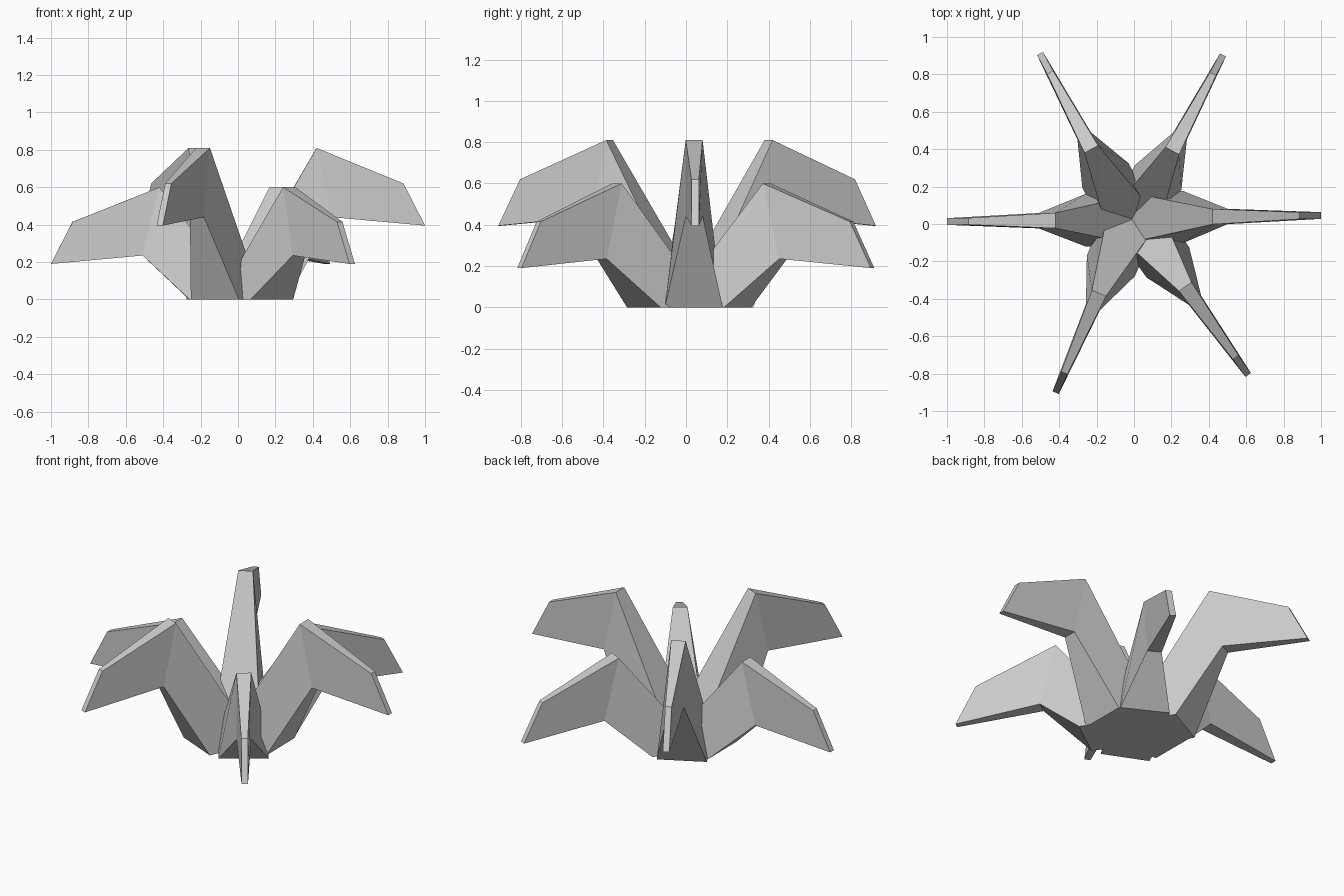
import bpy
from math import radians
from mathutils import Matrix

if "Cube" in bpy.data.objects:
    bpy.data.objects.remove(bpy.data.objects["Cube"])

# Leaf outline as stations: (inner/top radius, height), (outer/under radius, height), half width
TALL = [((-0.05, 0.0), (0.26, 0.0), 0.14),
        ((0.42, 0.81), (0.50, 0.44), 0.041),
        ((0.885, 0.62), (1.0, 0.395), 0.018)]
LOW = [((-0.04, 0.0), (0.26, 0.0), 0.14),
       ((0.42, 0.60), (0.51, 0.235), 0.041),
       ((0.885, 0.415), (1.0, 0.19), 0.018)]


def leaf(name, stations, angle, x, y):
    """Folded leaf: rectangular sections lofted from base to tip."""
    verts, faces = [], []
    for (ri, zi), (ro, zo), w in stations:
        verts += [(ri, -w, zi), (ri, w, zi), (ro, w, zo), (ro, -w, zo)]
    for s in range(len(stations) - 1):
        a = 4 * s
        for k in range(4):
            n = (k + 1) % 4
            faces.append((a + k, a + n, a + 4 + n, a + 4 + k))
    e = 4 * (len(stations) - 1)
    faces += [(3, 2, 1, 0), (e, e + 1, e + 2, e + 3)]
    mesh = bpy.data.meshes.new(name)
    mesh.from_pydata(verts, [], faces)
    # turn the leaf around the hub
    mesh.transform(Matrix.Translation((x, y, 0)) @ Matrix.Rotation(radians(angle), 4, 'Z'))
    import bmesh
    bm = bmesh.new()
    bm.from_mesh(mesh)
    bmesh.ops.recalc_face_normals(bm, faces=bm.faces)
    bm.to_mesh(mesh)
    bm.free()
    ob = bpy.data.objects.new(name, mesh)
    bpy.context.collection.objects.link(ob)
    return ob


# Three upright leaves
for i, (ang, x, y) in enumerate([(0.6, 0.0, 0.035), (118.2, -0.03, 0.03), (246.5, -0.02, 0.015)]):
    leaf(f"tall_leaf_{i + 1}", TALL, ang, x, y)

# Three lower leaves between them
for i, (ang, x, y) in enumerate([(62.1, 0.008, 0.02), (180.5, 0.0, 0.022), (-54.5, 0.03, 0.007)]):
    leaf(f"low_leaf_{i + 1}", LOW, ang, x, y)
